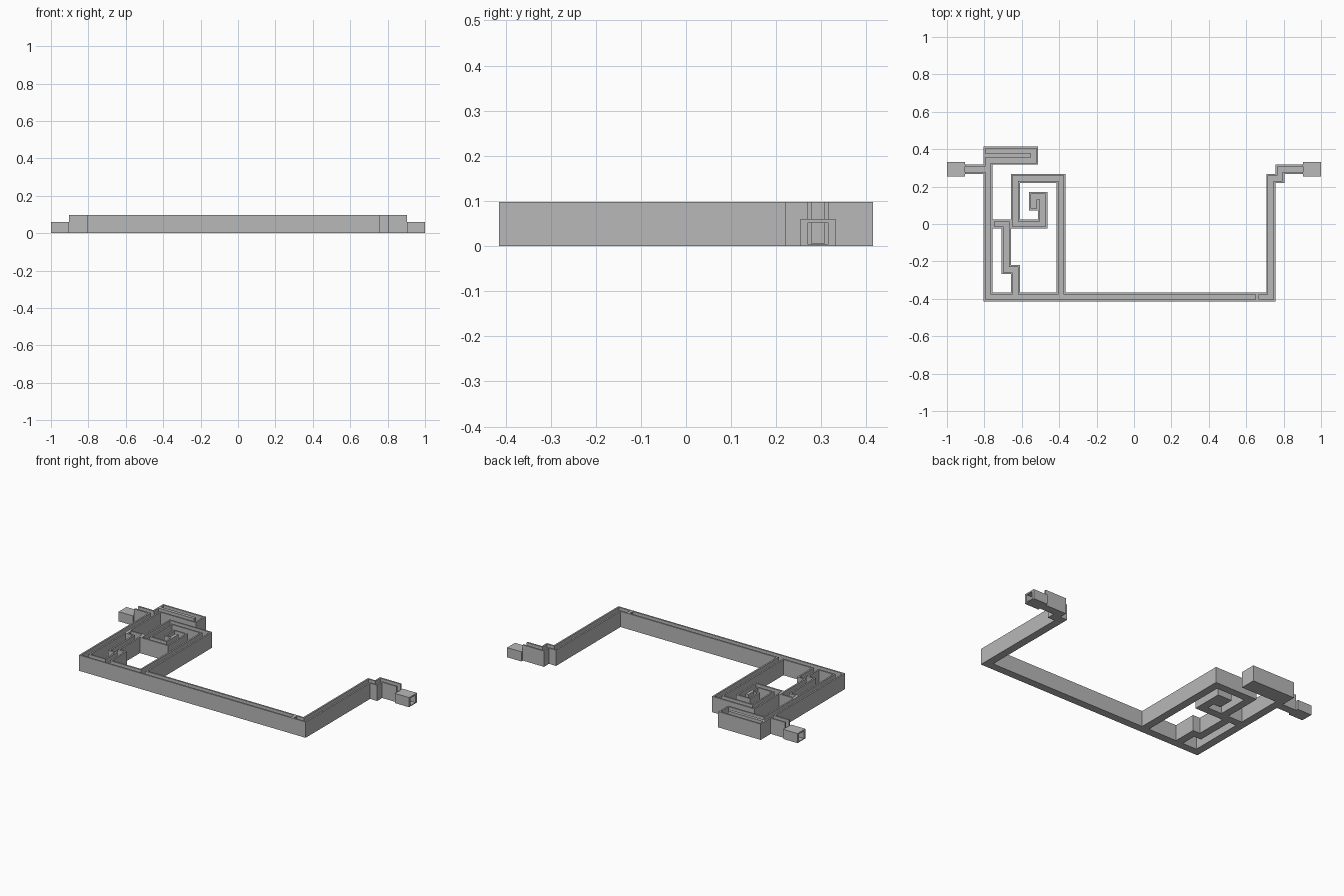
import bpy, bmesh

if "Cube" in bpy.data.objects:
    bpy.data.objects.remove(bpy.data.objects["Cube"])

P = 2 / 41            # cell pitch
HALF = P / 2
SLOT = 0.0145         # half width of the open channel
FLOOR, TOP = 0.006, 0.098

grey = bpy.data.materials.new("plain grey")
grey.diffuse_color = (0.48, 0.48, 0.48, 1)
grey.use_nodes = True
grey.node_tree.nodes["Principled BSDF"].inputs["Base Color"].default_value = grey.diffuse_color


def finish(bm, name):
    bmesh.ops.remove_doubles(bm, verts=bm.verts, dist=1e-5)
    bmesh.ops.recalc_face_normals(bm, faces=bm.faces)
    bmesh.ops.dissolve_limit(bm, angle_limit=0.01, verts=bm.verts, edges=bm.edges)
    me = bpy.data.meshes.new(name)
    bm.to_mesh(me)
    bm.free()
    me.materials.append(grey)
    ob = bpy.data.objects.new(name, me)
    bpy.context.collection.objects.link(ob)
    return ob


# Channel routes as corner points (column, row); row 0 holds the two openings
routes = [
    [(-2, 0), (0, 0)],                                  # left entry
    [(0, -2), (5, -2), (5, -1), (0, -1), (0, 14), (29, 14)],
    [(3, 14), (3, 11), (2, 11), (2, 6), (1, 6)],        # stepped dead end
    [(8, 14), (8, 1), (3, 1), (3, 6), (6, 6), (6, 3), (5, 3), (5, 4)],  # spiral
    [(30, 14), (31, 14), (31, 1), (32, 1), (32, 0), (34, 0)],           # right exit
]

# Each cell is 3 x 3 patches: middle open, sides open where cells connect
height = {}


def carve(c, r, dx, dy):
    for i in (-1, 0, 1):
        for j in (-1, 0, 1):
            height.setdefault((3 * c + i, 3 * r + j), TOP)
    height[(3 * c, 3 * r)] = FLOOR
    height[(3 * c + dx, 3 * r + dy)] = FLOOR


for route in routes:
    for (c, r), (c2, r2) in zip(route, route[1:]):
        dx, dy = (c2 > c) - (c2 < c), (r2 > r) - (r2 < r)
        while (c, r) != (c2, r2):
            carve(c, r, dx, dy)
            c, r = c + dx, r + dy
            carve(c, r, -dx, -dy)
carve(-2, 0, -1, 0)     # open outer ends
carve(34, 0, 1, 0)


def edge(i):
    """Lower limit of patch i, in pitch units from the centre of cell 0."""
    c, k = divmod(i + 1, 3)
    return c * P + (-HALF, -SLOT, SLOT)[k]


bm = bmesh.new()


def quad(pts):
    bm.faces.new([bm.verts.new(p) for p in pts])


for (i, j), h in height.items():
    x0, x1 = edge(i) - 16 * P, edge(i + 1) - 16 * P
    y0, y1 = 6 * P - edge(j), 6 * P - edge(j + 1)
    quad([(x0, y0, h), (x1, y0, h), (x1, y1, h), (x0, y1, h)])
    quad([(x0, y0, 0), (x1, y0, 0), (x1, y1, 0), (x0, y1, 0)])
    sides = {(-1, 0): (x0, y0, x0, y1), (1, 0): (x1, y0, x1, y1),
             (0, -1): (x0, y0, x1, y0), (0, 1): (x0, y1, x1, y1)}
    for (di, dj), (ax, ay, bx, by) in sides.items():
        low = height.get((i + di, j + dj), 0)
        levels = [z for z in (0, FLOOR, TOP) if low <= z <= h]
        for za, zb in zip(levels, levels[1:]):
            quad([(ax, ay, za), (bx, by, za), (bx, by, zb), (ax, ay, zb)])
finish(bm, "maze_channel")


# Rectangular sockets at both ends
def ring(x):
    yc = 6 * P
    out = [(-0.0385, 0), (0.0385, 0), (0.0385, 0.06), (-0.0385, 0.06)]
    inn = [(-0.0235, 0.005), (0.0235, 0.005), (0.0235, 0.051), (-0.0235, 0.051)]
    return [[(x, yc + y, z) for y, z in loop] for loop in (out, inn)]


for side, name in ((-1, "left_socket"), (1, "right_socket")):
    bm = bmesh.new()
    (oa, ia), (ob_, ib) = ring(side * 18.5 * P), ring(side)
    for k in range(4):
        n = (k + 1) % 4
        for a, b in ((oa, ob_), (ob_, ib), (ib, ia), (ia, oa)):
            quad([a[k], a[n], b[n], b[k]])
    finish(bm, name)
